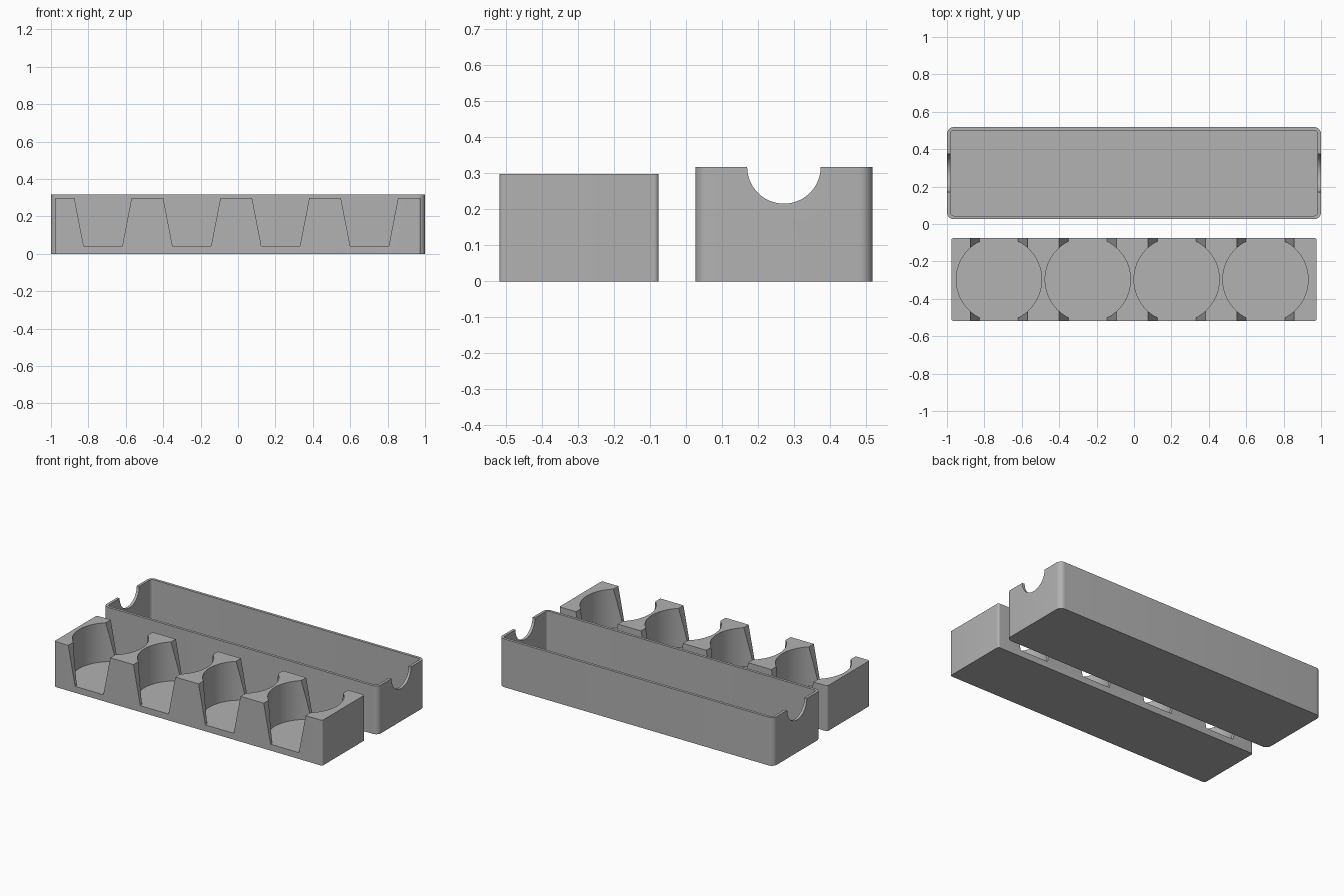
import bpy, math

if "Cube" in bpy.data.objects:
    bpy.data.objects.remove(bpy.data.objects["Cube"])

grey = bpy.data.materials.new("plain grey")
grey.diffuse_color = (0.445, 0.445, 0.445, 1)
grey.use_nodes = True
grey.node_tree.nodes["Principled BSDF"].inputs["Base Color"].default_value = grey.diffuse_color


def prism(name, outline, to_3d, lo, hi):
    """Extrude a closed 2D outline between two depths."""
    n = len(outline)
    verts = [to_3d(u, v, d) for d in (lo, hi) for u, v in outline]
    faces = [tuple(range(n))[::-1], tuple(range(n, 2 * n))]
    faces += [(i, (i + 1) % n, n + (i + 1) % n, n + i) for i in range(n)]
    mesh = bpy.data.meshes.new(name)
    mesh.from_pydata(verts, [], faces)
    mesh.materials.append(grey)
    obj = bpy.data.objects.new(name, mesh)
    bpy.context.collection.objects.link(obj)
    bpy.context.view_layer.objects.active = obj
    bpy.ops.object.select_all(action='DESELECT')
    obj.select_set(True)
    bpy.ops.object.mode_set(mode='EDIT')
    bpy.ops.mesh.select_all(action='SELECT')
    bpy.ops.mesh.normals_make_consistent(inside=False)
    bpy.ops.object.mode_set(mode='OBJECT')
    return obj


def along_x(u, v, d): return (d, u, v)
def along_y(u, v, d): return (u, d, v)
def along_z(u, v, d): return (u, v, d)


def circle(cx, cy, r, n=96):
    return [(cx + r * math.cos(2 * math.pi * i / n),
             cy + r * math.sin(2 * math.pi * i / n)) for i in range(n)]


def rounded_rect(x0, x1, y0, y1, r, steps=8):
    corners = [(x1 - r, y1 - r), (x0 + r, y1 - r), (x0 + r, y0 + r), (x1 - r, y0 + r)]
    return [(cx + r * math.cos(math.pi / 2 * (q + i / steps)),
             cy + r * math.sin(math.pi / 2 * (q + i / steps)))
            for q, (cx, cy) in enumerate(corners) for i in range(steps + 1)]


def cut(target, cutter):
    mod = target.modifiers.new("cut", 'BOOLEAN')
    mod.operation, mod.solver, mod.object = 'DIFFERENCE', 'EXACT', cutter
    bpy.context.view_layer.objects.active = target
    bpy.ops.object.modifier_apply(modifier=mod.name)
    bpy.data.objects.remove(cutter)


def finish(obj):
    bpy.ops.object.select_all(action='DESELECT')
    obj.select_set(True)
    bpy.context.view_layer.objects.active = obj
    bpy.ops.object.shade_smooth_by_angle(angle=math.radians(30))


# Outer tray: thin-walled rounded box
Y0, Y1, H, WALL = 0.026, 0.518, 0.318, 0.018
tray = prism("tray", rounded_rect(-1, 1, Y0, Y1, 0.036), along_z, 0, H)
cut(tray, prism("tray_hollow",
                rounded_rect(-1 + WALL, 1 - WALL, Y0 + WALL, Y1 - WALL, 0.018),
                along_z, WALL, 0.5))
# Half-round finger notches in both end walls
cut(tray, prism("notch", circle((Y0 + Y1) / 2, H, 0.102), along_x, -1.2, 1.2))
finish(tray)

# Insert block with four round pockets and tapered side openings
B0, B1, TOP, FLOOR = -0.518, -0.076, 0.299, 0.042
insert = prism("insert", rounded_rect(-0.977, 0.977, B0, B1, 0.012), along_z, 0, TOP)
for i in range(4):
    cx = -0.722 + 0.475 * i
    cut(insert, prism("pocket", circle(cx, (B0 + B1) / 2, 0.228), along_z, FLOOR, 0.5))
    k = (0.153 - 0.103) / (TOP - FLOOR)
    z = TOP + 0.1
    w = 0.103 + k * (z - FLOOR)
    cut(insert, prism("opening",
                      [(cx - 0.103, FLOOR), (cx + 0.103, FLOOR), (cx + w, z), (cx - w, z)],
                      along_y, -0.8, 0.01))
finish(insert)
